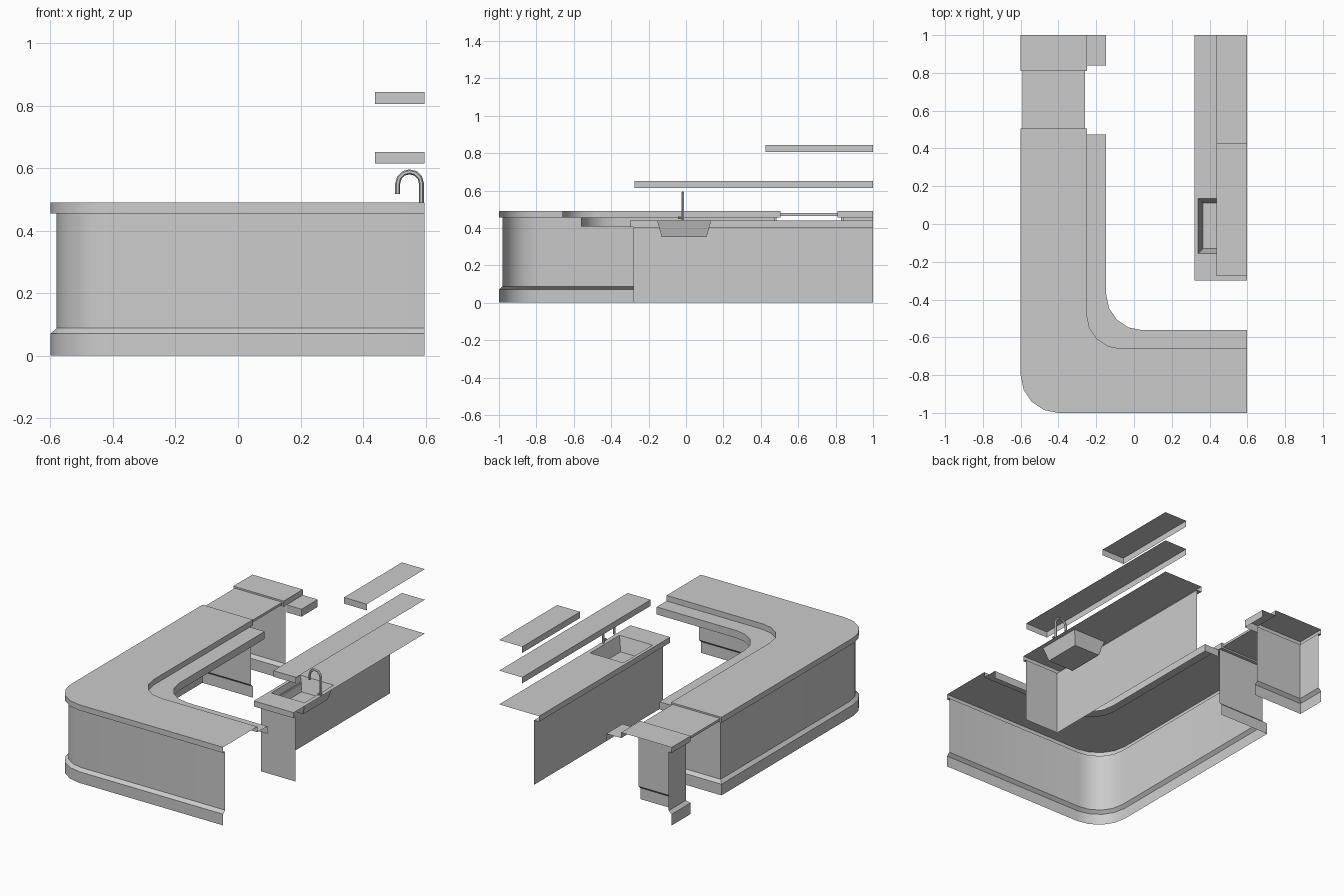
import bpy, bmesh
from math import pi, sin, cos, radians
from mathutils import Vector

if "Cube" in bpy.data.objects:
    bpy.data.objects.remove(bpy.data.objects["Cube"])

GREY = (0.6, 0.6, 0.6, 1)
grey = bpy.data.materials.new("plain_grey")
grey.use_nodes = True
grey.diffuse_color = GREY
grey.node_tree.nodes["Principled BSDF"].inputs["Base Color"].default_value = GREY

END, BACK = 0.597, 1.0      # open ends of the model against the walls


def finish(obj):
    obj.data.materials.append(grey)
    bpy.ops.object.select_all(action='DESELECT')
    obj.select_set(True)
    bpy.context.view_layer.objects.active = obj
    bpy.ops.object.shade_smooth_by_angle(angle=radians(30))


def loft(name, rings, closed=False, fill_last=False):
    """Skin consecutive (path, height) rings; repeated points become triangles."""
    bm = bmesh.new()
    rows = [[bm.verts.new((x, y, z)) for x, y in path] for path, z in rings]
    for a, b in zip(rows, rows[1:]):
        n = len(a)
        for i in range(n if closed else n - 1):
            j = (i + 1) % n
            bm.faces.new((a[i], a[j], b[j], b[i]))
    if fill_last:
        bm.faces.new(rows[-1])
    bmesh.ops.remove_doubles(bm, verts=bm.verts, dist=0.0001)
    mesh = bpy.data.meshes.new(name)
    bm.to_mesh(mesh)
    bm.free()
    obj = bpy.data.objects.new(name, mesh)
    bpy.context.collection.objects.link(obj)
    finish(obj)


def bend(x, y, r, stop):
    """Path from the right end along y, round a corner, then along x to stop."""
    arc = [(x + r - r * sin(t), y + r - r * cos(t))
           for t in (pi / 8 * i for i in range(5))]
    return [(END, y)] + arc + [(x, stop)]


def inset(path, d):
    """Offset a path to the right of its direction with mitred corners."""
    pts = [Vector(p) for p in path]
    normals = [Vector((b.y - a.y, a.x - b.x)).normalized()
               for a, b in zip(pts, pts[1:])]
    out = []
    for i, p in enumerate(pts):
        n = normals[max(i - 1, 0)]
        m = normals[min(i, len(normals) - 1)]
        out.append(p + (n + m) * (d / (1 + n.dot(m))))
    return out


def rect(x0, y0, x1, y1):
    return [(x0, y0), (x1, y0), (x1, y1), (x0, y1)]


def bar(name, inner, outer):
    """Counter top with lip, recessed wall and stepped plinth."""
    wall = inset(outer, 0.02)
    loft(name, [(inner, 0.455), (inner, 0.49), (outer, 0.49), (outer, 0.455),
                (wall, 0.455), (wall, 0.088), (outer, 0.07), (outer, 0)])


def work_shelf(name, edge, inner):
    loft(name, [(edge, 0.408), (edge, 0.455), (inner, 0.455)])


# L-shaped bar with its rounded corner and inner work shelf
inner = bend(-0.25, -0.66, 0.18, 0.505)
bar("bar_counter", inner + inner[-1:],
    bend(-0.6, -1, 0.2, 0.505) + [(-0.25, 0.505)])
shelf_inner = bend(-0.25, -0.66, 0.18, 0.475)
work_shelf("bar_work_shelf", bend(-0.147, -0.562, 0.19, 0.475) + [(-0.25, 0.475)],
           shelf_inner + shelf_inner[-1:])

# Short bar section beyond the opening
bar("bar_end_counter", [(-0.25, 0.81)] * 2 + [(-0.25, BACK)],
    [(-0.25, 0.81), (-0.6, 0.81), (-0.6, BACK)])
work_shelf("bar_end_work_shelf", [(-0.25, 0.84), (-0.147, 0.84), (-0.147, BACK)],
           [(-0.25, 0.84)] * 2 + [(-0.25, BACK)])

# Lifting flap across the opening
flap = rect(-0.59, 0.505, -0.26, 0.81)
loft("lifting_flap", [(flap[::-1], 0.465), (flap[::-1], 0.48)], True, True)
loft("lifting_flap_underside", [(flap[::-1], 0.465)], fill_last=True)

# Back counter: top with a sink opening, edge strip and body panels
loft("back_counter_top", [(rect(0.32, -0.3, END, BACK), 0.44),
                          (rect(0.34, -0.155, 0.57, 0.135), 0.44),
                          (rect(0.365, -0.13, 0.545, 0.11), 0.352)], True, True)
edge = [(END, -0.3), (0.32, -0.3), (0.32, BACK)]
body = [(END, -0.28), (0.355, -0.28), (0.355, BACK)]
loft("back_counter_body", [(edge, 0.44), (edge, 0.405), (body, 0.405), (body, 0)])

# Wall shelves, open towards the wall
for name, start, low, high in (("lower_wall_shelf", -0.275, 0.614, 0.652),
                               ("upper_wall_shelf", 0.425, 0.805, 0.844)):
    front = [(END, start), (0.438, start), (0.438, BACK)]
    wall_side = [(END, start)] * 2 + [(END, BACK)]
    loft(name, [(wall_side, high), (front, high), (front, low)])


def tube(name, points, radius):
    curve = bpy.data.curves.new(name, 'CURVE')
    curve.dimensions = '3D'
    curve.bevel_depth = radius
    curve.bevel_resolution = 1
    curve.use_fill_caps = True
    spline = curve.splines.new('POLY')
    spline.points.add(len(points) - 1)
    for p, co in zip(spline.points, points):
        p.co = (*co, 1)
    obj = bpy.data.objects.new(name, curve)
    bpy.context.collection.objects.link(obj)
    bpy.ops.object.select_all(action='DESELECT')
    obj.select_set(True)
    bpy.context.view_layer.objects.active = obj
    bpy.ops.object.convert(target='MESH')
    finish(bpy.context.object)


# Swan-neck tap and its handle
TAP_Y = -0.018
neck = [(0.549 + 0.038 * cos(pi * i / 6), TAP_Y, 0.55 + 0.038 * sin(pi * i / 6))
        for i in range(7)]
tube("tap", [(0.587, TAP_Y, 0.44)] + neck + [(0.511, TAP_Y, 0.517)], 0.008)
tube("tap_handle", [(0.587, TAP_Y, 0.455), (0.587, TAP_Y - 0.025, 0.455)], 0.007)
